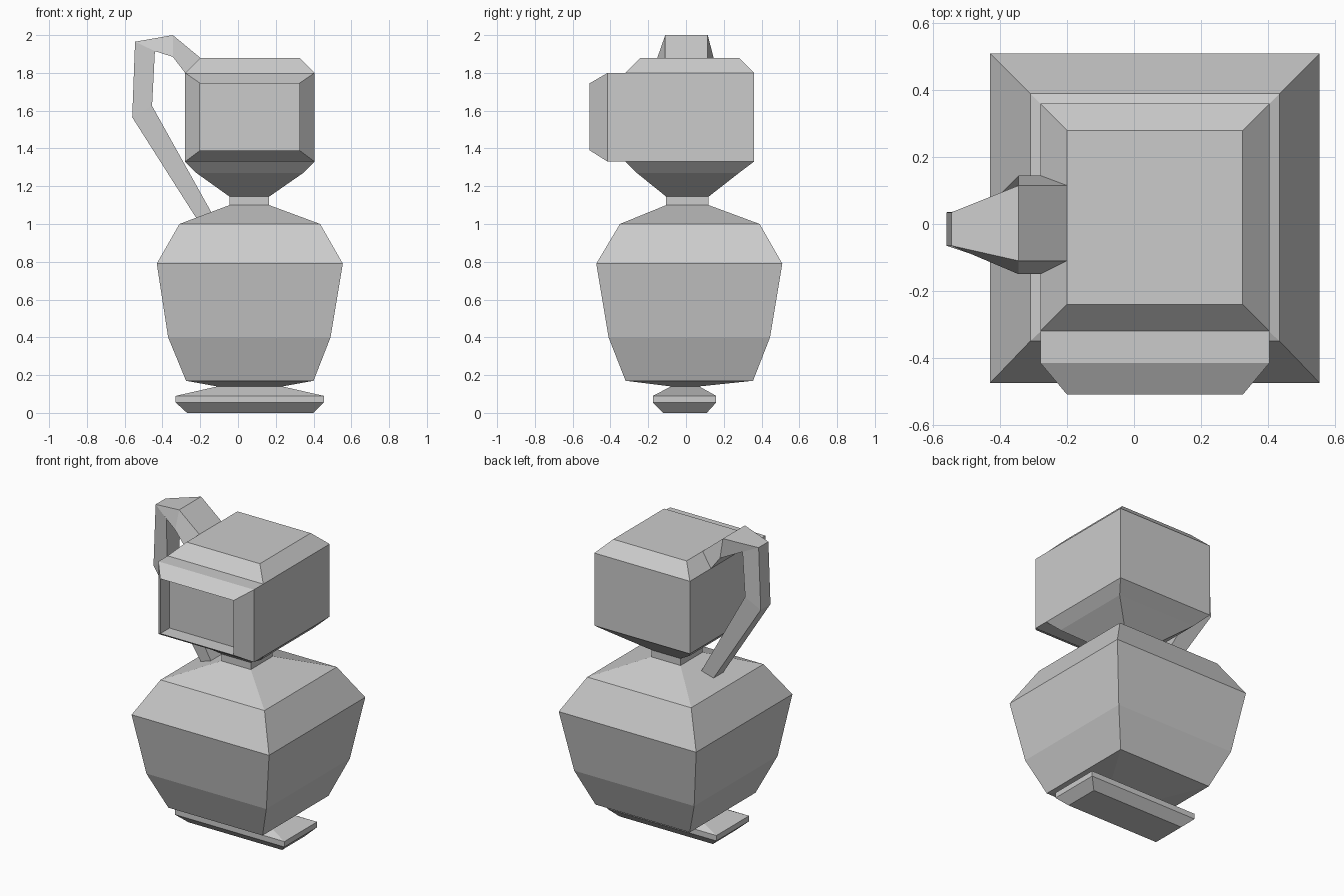
import bpy
import math
from mathutils import Matrix

if "Cube" in bpy.data.objects:
    bpy.data.objects.remove(bpy.data.objects["Cube"], do_unlink=True)

grey = bpy.data.materials.new("plain_grey")
grey.use_nodes = True
colour = (0.6, 0.6, 0.6, 1)
grey.diffuse_color = colour
grey.node_tree.nodes["Principled BSDF"].inputs["Base Color"].default_value = colour


def loft(name, sections, cap_start=False, cap_end=False, turn=None):
    """Skin a row of four-cornered sections into one flat-faced shell."""
    verts = [p for section in sections for p in section]
    faces = []
    for s in range(len(sections) - 1):
        a, b = 4 * s, 4 * s + 4
        for i in range(4):
            j = (i + 1) % 4
            faces.append((a + i, a + j, b + j, b + i))
    if cap_start:
        faces.append((3, 2, 1, 0))
    if cap_end:
        last = len(verts) - 4
        faces.append(tuple(range(last, last + 4)))
    mesh = bpy.data.meshes.new(name)
    mesh.from_pydata(verts, [], faces)
    if turn:
        mesh.transform(turn)
    mesh.materials.append(grey)
    mesh.update()
    obj = bpy.data.objects.new(name, mesh)
    bpy.context.collection.objects.link(obj)
    return obj


def rect(x0, x1, y0, y1, z):
    return [(x0, y0, z), (x1, y0, z), (x1, y1, z), (x0, y1, z)]


# Levels shared by neighbouring parts
ankle = rect(-0.11, 0.235, -0.08, 0.07, 0.14)
neck_low = rect(-0.045, 0.165, -0.105, 0.12, 1.10)
neck_high = rect(-0.045, 0.165, -0.105, 0.12, 1.145)

# Flat foot with chamfered underside
loft("foot", [
    rect(-0.27, 0.40, -0.12, 0.11, 0),
    rect(-0.33, 0.455, -0.175, 0.16, 0.055),
    rect(-0.33, 0.455, -0.175, 0.16, 0.09),
    ankle], cap_start=True)

# Bulging square body
loft("body", [
    ankle,
    rect(-0.275, 0.40, -0.32, 0.355, 0.17),
    rect(-0.37, 0.49, -0.41, 0.445, 0.40),
    rect(-0.43, 0.555, -0.475, 0.51, 0.79),
    rect(-0.31, 0.435, -0.35, 0.39, 1.0),
    neck_low])

loft("neck", [neck_low, neck_high])

# Head flares out from the neck and has a chamfered top
loft("head", [
    neck_high,
    rect(-0.22, 0.345, -0.26, 0.28, 1.27),
    rect(-0.28, 0.405, -0.32, 0.36, 1.33),
    rect(-0.28, 0.405, -0.32, 0.36, 1.80),
    rect(-0.20, 0.325, -0.24, 0.28, 1.88)], cap_end=True)

# Front frame: tapered rim around a recessed panel, lofted up then turned forward
loft("front_frame", [
    rect(-0.28, 0.405, 1.33, 1.80, 0.32),
    rect(-0.28, 0.405, 1.33, 1.80, 0.415),
    rect(-0.20, 0.325, 1.39, 1.745, 0.51),
    rect(-0.20, 0.325, 1.39, 1.745, 0.415)],
    cap_end=True, turn=Matrix.Rotation(math.pi / 2, 4, 'X'))


def bar(outer, inner, outer_y, inner_y):
    (ox, oz), (ix, iz) = outer, inner
    return [(ox, outer_y[0], oz), (ox, outer_y[1], oz),
            (ix, inner_y[1], iz), (ix, inner_y[0], iz)]


# Side handle: wide at the head, narrow on the way down to the shoulder
wide_out, wide_in = (-0.11, 0.115), (-0.15, 0.145)
slim_out, slim_in = (-0.065, 0.035), (-0.075, 0.045)
loft("handle", [
    bar((-0.20, 1.88), (-0.28, 1.80), wide_out, wide_in),
    bar((-0.345, 2.0), (-0.345, 1.885), wide_out, wide_in),
    bar((-0.545, 1.965), (-0.44, 1.915), slim_out, (-0.105, 0.05)),
    bar((-0.56, 1.565), (-0.455, 1.625), slim_out, slim_in),
    bar((-0.22, 1.03), (-0.14, 1.06), slim_out, slim_in)])
